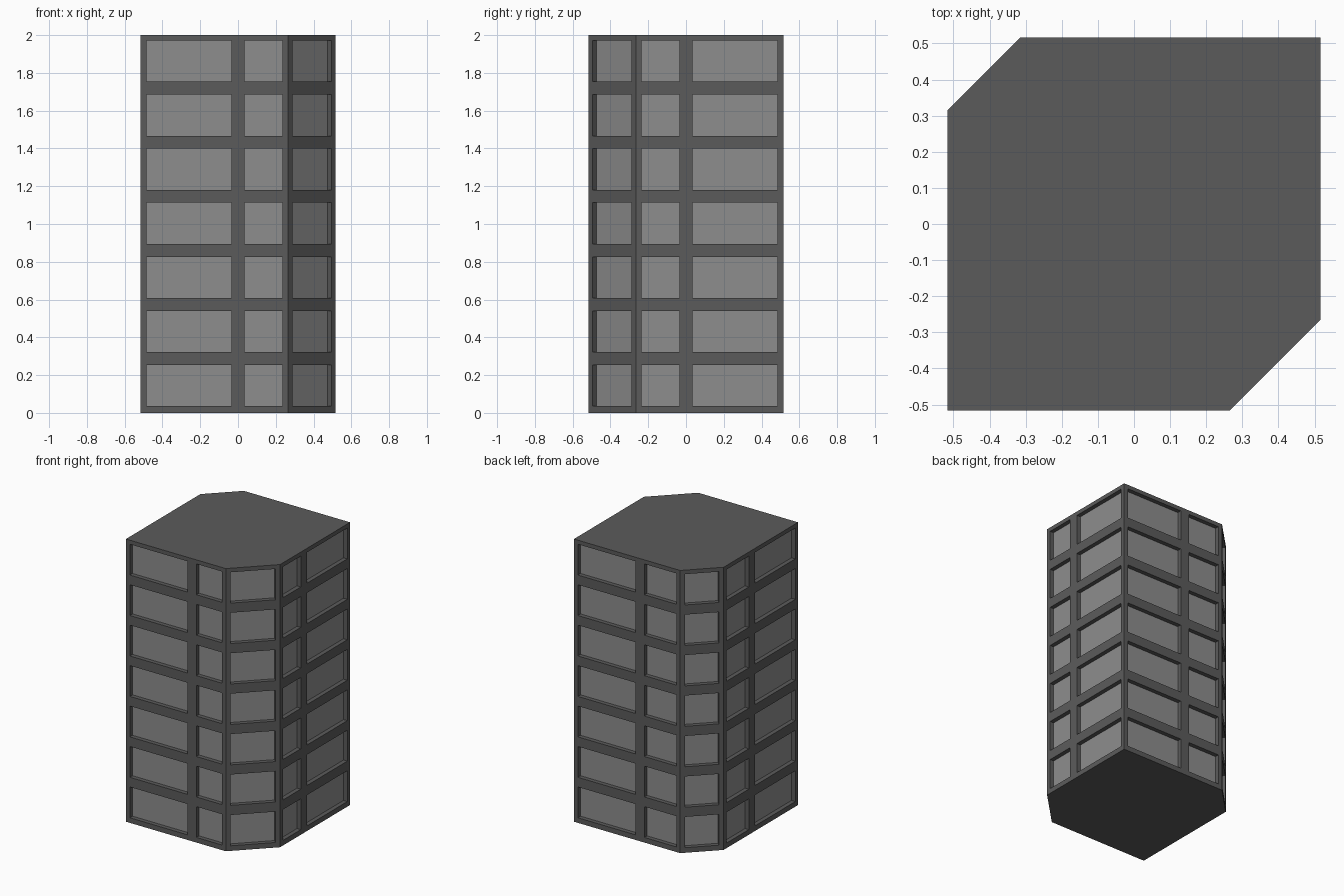
import bpy, bmesh
from mathutils import Vector

if "Cube" in bpy.data.objects:
    bpy.data.objects.remove(bpy.data.objects["Cube"])

H, S = 2.0, 0.516            # height, half width
CUT_FRONT, CUT_BACK = 0.25, 0.20   # chamfered corners
EDGE, DEPTH = 0.031, 0.03    # margin at wall ends, window recess
FLOORS, PITCH, SILL, WIN_H = 7, 0.2862, 0.036, 0.218
WIDE = (S - EDGE) - 0.035    # width of the wide window
PIER = 0.07                  # pier between the two windows


def material(name, value):
    m = bpy.data.materials.new(name)
    m.diffuse_color = (value, value, value, 1)
    m.use_nodes = True
    m.node_tree.nodes["Principled BSDF"].inputs["Base Color"].default_value = m.diffuse_color
    return m


frame_mat = material("dark grey frame", 0.105)
pane_mat = material("light grey pane", 0.27)

# Footprint, counter-clockwise from the front left corner
plan = [Vector((x, y, 0)) for x, y in [
    (-S, -S), (S - CUT_FRONT, -S), (S, CUT_FRONT - S),
    (S, S), (CUT_BACK - S, S), (-S, S - CUT_BACK)]]
# Where the wide window sits on each wall (None = single window)
layout = ["start", None, "end", "start", None, "end"]

bm = bmesh.new()


def quad(pts, mat=0):
    bm.faces.new([bm.verts.new(p) for p in pts]).material_index = mat


def wall(a, b, wide):
    along = (b - a).normalized()
    length = (b - a).length
    inward = Vector((-along.y, along.x, 0)) * DEPTH
    if wide == "start":
        us = [0, EDGE, EDGE + WIDE, EDGE + WIDE + PIER, length - EDGE, length]
    elif wide == "end":
        e = length - EDGE
        us = [0, EDGE, e - WIDE - PIER, e - WIDE, e, length]
    else:
        us = [0, EDGE, length - EDGE, length]
    zs = [0]
    for f in range(FLOORS):
        z = SILL + f * PITCH
        zs += [z, z + WIN_H]
    zs.append(H)
    for i in range(len(us) - 1):
        for j in range(len(zs) - 1):
            outer = [a + along * us[i + p] + Vector((0, 0, zs[j + q]))
                     for p, q in ((0, 0), (1, 0), (1, 1), (0, 1))]
            if i % 2 and j % 2:      # recessed window
                inner = [p + inward for p in outer]
                quad(inner, 1)
                for k in range(4):
                    n = (k + 1) % 4
                    quad([outer[k], outer[n], inner[n], inner[k]])
            else:                    # frame
                quad(outer)


for k, wide in enumerate(layout):
    wall(plan[k], plan[(k + 1) % 6], wide)

# Roof and base
quad([p + Vector((0, 0, H)) for p in plan])
quad(list(reversed(plan)))

# Join the grid, then merge coplanar frame strips
bmesh.ops.remove_doubles(bm, verts=bm.verts[:], dist=1e-5)
mesh = bpy.data.meshes.new("tower_block")
bm.to_mesh(mesh)
bm.free()
mesh.materials.append(frame_mat)
mesh.materials.append(pane_mat)
bpy.context.collection.objects.link(bpy.data.objects.new("tower_block", mesh))
